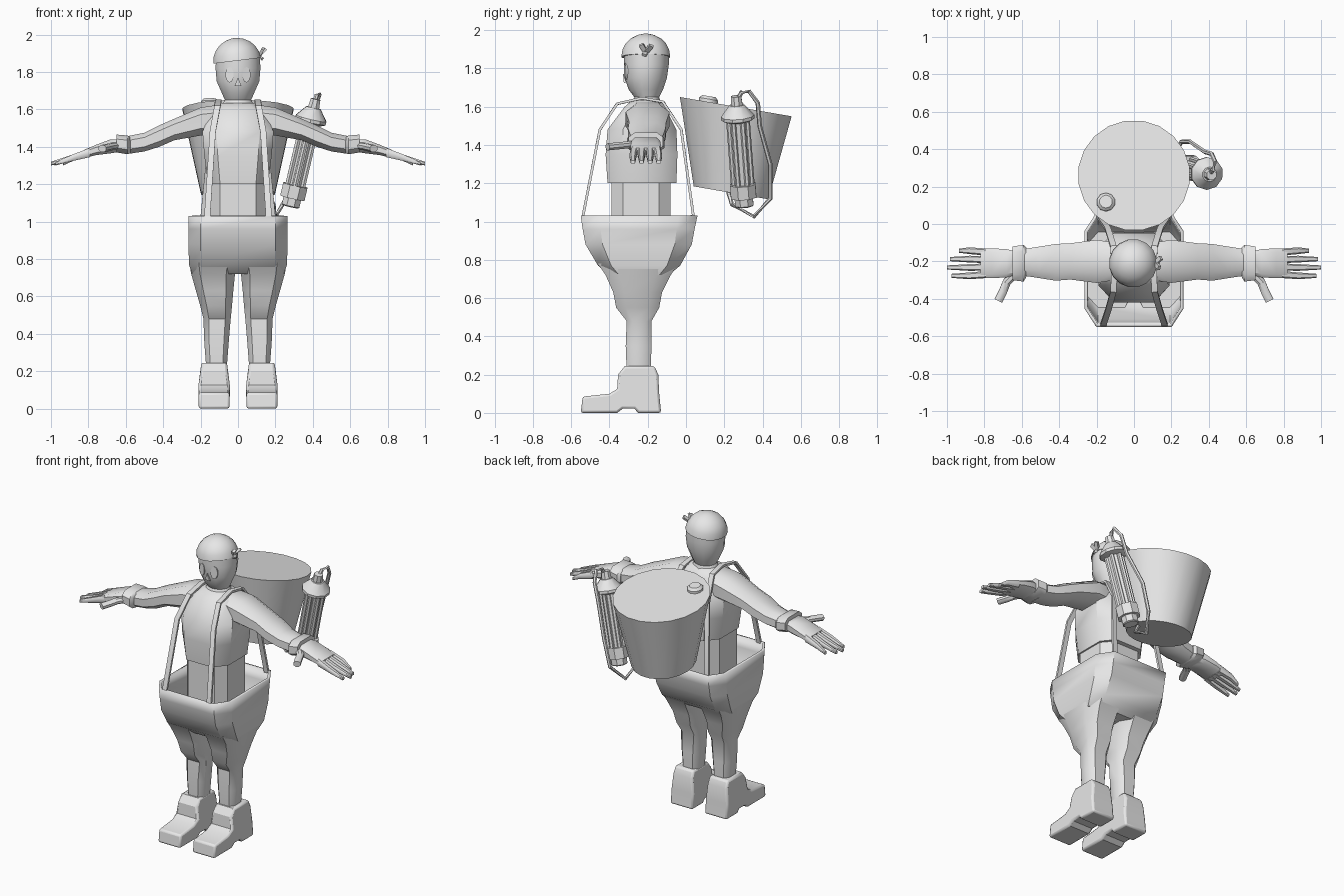
import bpy, bmesh, math
from mathutils import Vector, Matrix

if "Cube" in bpy.data.objects:
    bpy.data.objects.remove(bpy.data.objects["Cube"])

GREY = bpy.data.materials.new("plain grey")
GREY.use_nodes = True
GREY.diffuse_color = (0.8, 0.8, 0.8, 1)
GREY.node_tree.nodes["Principled BSDF"].inputs["Base Color"].default_value = (0.8, 0.8, 0.8, 1)


def finish(name, bm, angle=40):
    bmesh.ops.recalc_face_normals(bm, faces=bm.faces)
    mesh = bpy.data.meshes.new(name)
    bm.to_mesh(mesh)
    bm.free()
    mesh.materials.append(GREY)
    ob = bpy.data.objects.new(name, mesh)
    bpy.context.collection.objects.link(ob)
    bpy.ops.object.select_all(action='DESELECT')
    bpy.context.view_layer.objects.active = ob
    ob.select_set(True)
    bpy.ops.object.shade_smooth_by_angle(angle=math.radians(angle))
    return ob


def circle(n):
    return [(math.cos(a), math.sin(a)) for a in (2 * math.pi * (i + .5) / n for i in range(n))]


def octagon(a, b):
    quarter = [(1, b), (a, 1)]
    return (quarter + [(-x, y) for x, y in quarter[::-1]]
            + [(-x, -y) for x, y in quarter] + [(x, -y) for x, y in quarter[::-1]])


def loft(name, shape, rings, u=(1, 0, 0), v=(0, 1, 0), open_end=False, angle=40):
    """Skin rings of (centre, half width along u, half width along v)."""
    u, v = Vector(u), Vector(v)
    bm = bmesh.new()
    loops = [[bm.verts.new(Vector(c) + u * (x * hu) + v * (y * hv)) for x, y in shape]
             for c, hu, hv in rings]
    n = len(shape)
    for lo, hi in zip(loops, loops[1:]):
        for i in range(n):
            bm.faces.new((lo[i], lo[(i + 1) % n], hi[(i + 1) % n], hi[i]))
    bm.faces.new(loops[0])
    if not open_end:
        bm.faces.new(loops[-1])
    return finish(name, bm, angle)


def upright(name, shape, rows, **kw):
    """Rows of z, x centre, half x, front y, back y."""
    return loft(name, shape, [((cx, (f + b) / 2, z), hx, (b - f) / 2) for z, cx, hx, f, b in rows], **kw)


def bar(name, points, half_w, half_t, side=None, n=None):
    """Sweep a small section along a path; side fixes the width direction."""
    pts = [Vector(p) for p in points]
    shape = circle(n) if n else [(1, 1), (-1, 1), (-1, -1), (1, -1)]
    bm = bmesh.new()
    loops = []
    for i, p in enumerate(pts):
        t = (pts[min(i + 1, len(pts) - 1)] - pts[max(i - 1, 0)]).normalized()
        w = Vector(side or (1, 0, 0))
        w = (w - t * w.dot(t)).normalized()
        d = t.cross(w)
        loops.append([bm.verts.new(p + w * x * half_w + d * y * half_t) for x, y in shape])
    for lo, hi in zip(loops, loops[1:]):
        for k in range(len(shape)):
            j = (k + 1) % len(shape)
            bm.faces.new((lo[k], lo[j], hi[j], hi[k]))
    bm.faces.new(loops[0])
    bm.faces.new(loops[-1])
    return finish(name, bm)


def mirror(ob):
    m = ob.modifiers.new("mirror", 'MIRROR')
    m.use_axis[0] = True
    m.use_mirror_merge = False
    return ob


# Torso: waist, wider chest, sloping shoulders
upright("waist", octagon(.65, .6), [(.85, 0, .15, -.39, -.08), (1.22, 0, .15, -.39, -.08)])
upright("chest", octagon(.6, .55), [
    (1.2, 0, .16, -.41, -.05), (1.35, 0, .18, -.42, -.045), (1.48, 0, .19, -.41, -.05),
    (1.6, 0, .14, -.32, -.11), (1.635, 0, .09, -.28, -.14)])

# Head, face and headscarf
upright("head", circle(14), [
    (1.58, 0, .11, -.3, -.12), (1.65, 0, .072, -.27, -.14), (1.69, 0, .09, -.3, -.12),
    (1.75, 0, .117, -.32, -.1), (1.82, 0, .123, -.325, -.09), (1.88, 0, .12, -.325, -.09)])
scarf = upright("headscarf", circle(16), [
    (.128 * math.sin(a) * .95, 0, .13 * math.cos(a), -.13 * math.cos(a), .13 * math.cos(a))
    for a in (0, .3, .6, .9, 1.2, 1.42, 1.55)])
scarf.location = (-.005, -.21, 1.86)
scarf.rotation_euler = (0, math.radians(-7), 0)
for i, end in enumerate([(.135, -.235, 1.925), (.145, -.18, 1.92), (.13, -.22, 1.87)]):
    bar(f"scarf_knot_{i}", [(.112, -.21, 1.885), end], .012, .008, side=(0, 1, 0))


def plate(name, outline, y):
    bm = bmesh.new()
    f = bm.faces.new([bm.verts.new((x, y + dy, z)) for x, dy, z in outline])
    ext = bmesh.ops.extrude_face_region(bm, geom=[f])
    for vert in ext["geom"]:
        if isinstance(vert, bmesh.types.BMVert):
            vert.co.y += .009
    return finish(name, bm)


mirror(plate("eye", [(.045 + .022 * x, .006 * x, 1.785 + .042 * y) for x, y in circle(10)], -.319))
plate("nose", [(-.018, 0, 1.725), (.018, 0, 1.725), (0, -.004, 1.77)], -.325)

# Barrel trousers, open at the waist, with two legs
barrel = upright("trousers", octagon(.76, .68), [
    (.72, 0, .245, -.40, -.09), (.77, 0, .262, -.46, -.03), (.88, 0, .265, -.525, .03),
    (.96, 0, .265, -.54, .045), (1.03, 0, .265, -.55, .06)], open_end=True, angle=35)
solid = barrel.modifiers.new("cloth", 'SOLIDIFY')
solid.thickness = .018
solid.offset = -1
mirror(upright("trouser_leg", octagon(.6, .55), [
    (.22, .115, .055, -.31, -.185), (.35, .115, .065, -.315, -.18), (.48, .112, .073, -.31, -.18),
    (.55, .117, .085, -.365, -.14), (.63, .125, .1, -.38, -.125), (.72, .133, .117, -.42, -.08),
    (.78, .133, .128, -.46, -.04)]))

# Boots: side profile extruded across and bevelled
profile = [(-.55, 0), (-.36, 0), (-.33, .022), (-.27, .022), (-.25, 0), (-.13, 0), (-.14, .1),
           (-.145, .2), (-.165, .245), (-.32, .245), (-.355, .2), (-.36, .125), (-.4, .1), (-.54, .085)]
bm = bmesh.new()
face = bm.faces.new([bm.verts.new((.045, y, z)) for y, z in profile])
ext = bmesh.ops.extrude_face_region(bm, geom=[face])
bmesh.ops.translate(bm, verts=[g for g in ext["geom"] if isinstance(g, bmesh.types.BMVert)], vec=(.165, 0, 0))
for vert in bm.verts:
    if vert.co.z > .19:
        vert.co.x = .1275 + (vert.co.x - .1275) * .85
boot = mirror(finish("boot", bm, 30))
bev = boot.modifiers.new("soft edge", 'BEVEL')
bev.width = .012
bev.segments = 2
bev.angle_limit = math.radians(60)

# Arms, cuffs, hands
ACROSS = dict(u=(0, 1, 0), v=(0, 0, 1))


def along(name, shape, rows):
    """Rows of x, y centre, half y, bottom z, top z."""
    return mirror(loft(name, shape, [((x, y, (a + b) / 2), hy, (b - a) / 2) for x, y, hy, a, b in rows], **ACROSS))


along("arm", octagon(.55, .5), [
    (.1, -.2, .1, 1.46, 1.625), (.2, -.2, .115, 1.46, 1.61), (.34, -.2, .097, 1.435, 1.55),
    (.42, -.205, .098, 1.4, 1.515), (.5, -.205, .085, 1.375, 1.475), (.6, -.205, .07, 1.36, 1.455)])
along("cuff", octagon(.65, .5), [
    (.575, -.205, .077, 1.365, 1.45), (.59, -.21, .098, 1.36, 1.46), (.65, -.21, .09, 1.37, 1.465)])
along("palm", octagon(.75, .5), [
    (.62, -.21, .06, 1.375, 1.44), (.68, -.21, .075, 1.365, 1.44), (.76, -.21, .08, 1.355, 1.41),
    (.82, -.21, .078, 1.34, 1.385)])
for i, tip in enumerate((.935, .985, 1.0, .975)):
    y = -.15 - .04 * i
    spread = -.21 + (y + .21) * 1.12
    along(f"finger_{i}", octagon(.6, .5), [
        (.79, y, .019, 1.345, 1.395), (.88, spread, .018, 1.325, 1.36),
        (tip, spread, .011, 1.3, 1.32)])
mirror(bar("thumb", [(.64, -.27, 1.405), (.68, -.31, 1.4), (.7, -.36, 1.395), (.725, -.41, 1.39)],
           .024, .02, n=8))

# Braces over the shoulders
mirror(bar("brace", [(.165, -.54, 1.02), (.135, -.45, 1.48), (.11, -.36, 1.615), (.105, -.23, 1.645),
                     (.11, -.12, 1.625), (.14, -.025, 1.48), (.185, .04, 1.02)], .016, .007))

# Tilted tank on the back, with its cap
tilt = (0, .985, -.17)
loft("tank", circle(20), [((0, .235, 1.15), .2, .2), ((0, .26, 1.6), .3, .3)], v=tilt)
loft("tank_cap", circle(10), [((-.15, .115, 1.61), .05, .05), ((-.15, .118, 1.64), .05, .05),
                              ((-.15, .12, 1.655), .035, .035)], v=tilt)

# Hand pump beside the tank
start, end = Vector((.28, .305, 1.08)), Vector((.415, .262, 1.655))
axis = (end - start).normalized()
side = Vector((0, 1, 0)).cross(axis).normalized()
deep = axis.cross(side)


def pump_part(name, n, steps):
    return loft(name, circle(n), [(start + (end - start) * t, r, r) for t, r in steps], u=side, v=deep, angle=30)


pump_part("pump_body", 8, [(.15, .046), (.8, .046)])
pump_part("pump_foot", 8, [(0, .045), (.01, .052), (.09, .052)])
pump_part("pump_collar", 8, [(.08, .072), (.2, .072)])
pump_part("pump_hood", 10, [(.77, .06), (.79, .088), (.82, .088), (.92, .04)])
pump_part("pump_tip", 8, [(.9, .034), (1, .028)])
for i, (a, b) in enumerate(circle(6)):
    off = (side * a + deep * b) * .048
    bar(f"pump_rod_{i}", [start.lerp(end, .18) + off, start.lerp(end, .8) + off], .014, .014, n=6)

# Hose from the pump around to the tank floor
bar("hose", [(.405, .26, 1.62), (.42, .29, 1.675), (.435, .33, 1.68), (.415, .375, 1.62), (.38, .385, 1.5),
             (.3, .44, 1.3), (.255, .44, 1.12), (.2, .355, 1.025), (.19, .24, 1.09), (.15, .22, 1.16)],
    .012, .012, side=(.6, .8, 0), n=6)
